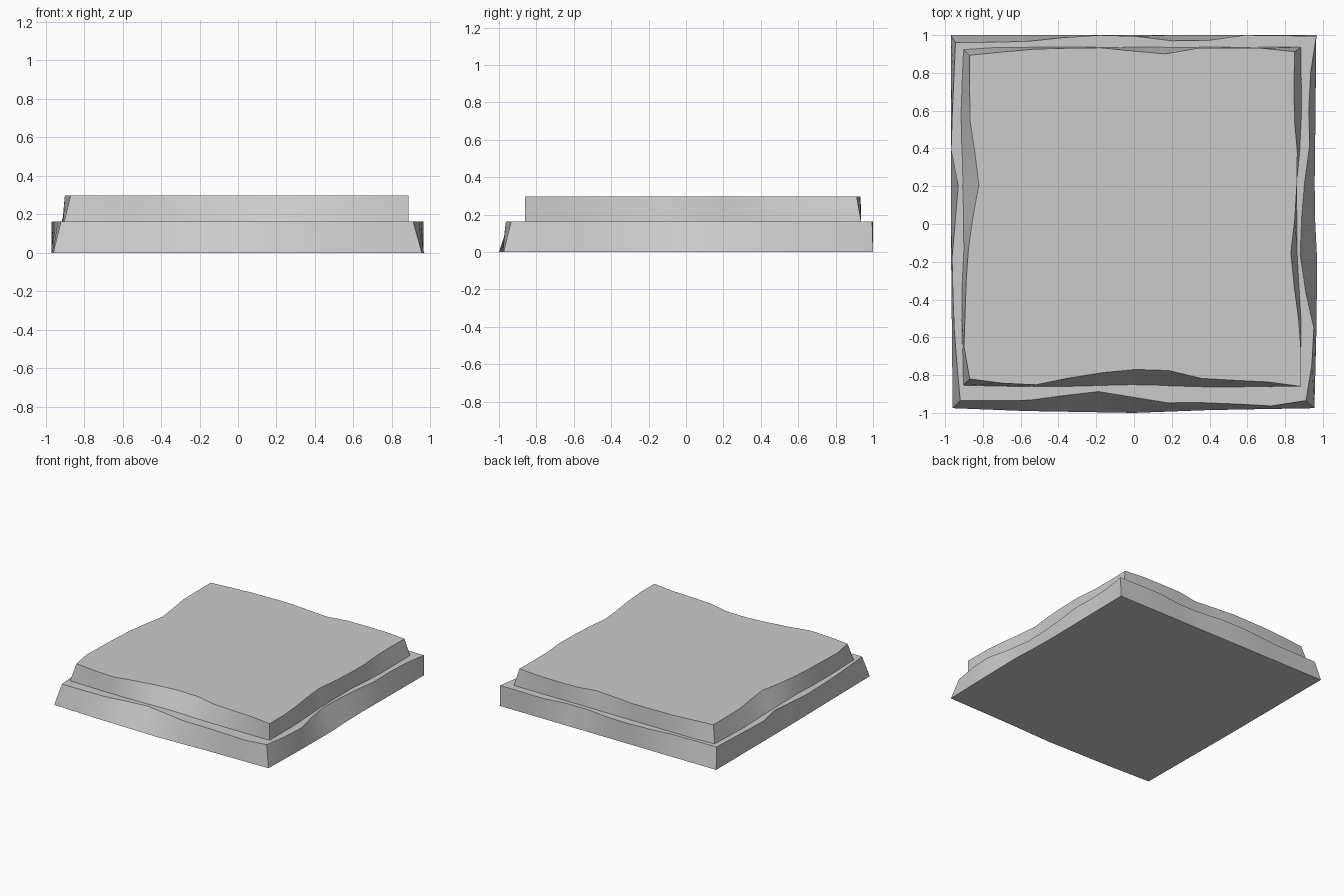
import bpy, bmesh, math

if "Cube" in bpy.data.objects:
    bpy.data.objects.remove(bpy.data.objects["Cube"])

STEPS = 10  # segments along each side


def resample(side, axis):
    """Evenly spaced points along a side given as a few (x, y) points."""
    a, b = side[0][axis], side[-1][axis]
    out = []
    for i in range(STEPS):
        v = a + (b - a) * i / STEPS
        for p, q in zip(side, side[1:]):
            t = (v - p[axis]) / (q[axis] - p[axis])
            if -1e-6 <= t <= 1 + 1e-6:
                out.append([p[k] + (q[k] - p[k]) * t for k in (0, 1)])
                break
    return out


def outline(front, right, back, left):
    """Closed counter-clockwise loop: each side runs on to the next one's start."""
    sides = [front, right, back, left]
    loop = []
    for i, s in enumerate(sides):
        loop += resample(s + [sides[(i + 1) % 4][0]], i % 2)
    return loop


def slab(name, low, high, z0, z1):
    bm = bmesh.new()
    a = [bm.verts.new((x, y, z0)) for x, y in low]
    b = [bm.verts.new((x, y, z1)) for x, y in high]
    n = len(a)
    for i in range(n):
        j = (i + 1) % n
        bm.faces.new((a[i], a[j], b[j], b[i]))
    bm.faces.new(a[::-1])
    bm.faces.new(b)
    me = bpy.data.meshes.new(name)
    bm.to_mesh(me)
    bm.free()
    ob = bpy.data.objects.new(name, me)
    bpy.context.collection.objects.link(ob)
    bpy.ops.object.select_all(action='DESELECT')
    ob.select_set(True)
    bpy.context.view_layer.objects.active = ob
    bpy.ops.object.shade_smooth_by_angle(angle=math.radians(30))


# Lower stone tier with worn edges
slab("lower_slab",
     outline([(-.96, -.975), (-.58, -.99), (0, -1), (.4, -.985)],
             [(.955, -.975), (.965, -.6), (.97, -.2), (.955, .1), (.96, .5)],
             [(.965, 1)],
             [(-.97, 1), (-.97, 0)]),
     outline([(-.92, -.935), (-.57, -.935), (-.2, -.885), (.2, -.95), (.4, -.945), (.76, -.965)],
             [(.91, -.935), (.965, -.6), (.915, -.4), (.875, -.13), (.9, .2), (.93, .4), (.925, .6), (.935, .8)],
             [(.965, .995), (.57, 1), (.38, .97), (.19, .97), (0, .995), (-.2, 1), (-.4, .985), (-.58, .965)],
             [(-.945, .96), (-.97, .4), (-.93, .2), (-.965, -.2), (-.95, -.6)]),
     0, .163)

# Upper stone tier, set back from the lower one
slab("upper_slab",
     outline([(-.905, -.855), (-.4, -.865), (0, -.855), (.4, -.865)],
             [(.885, -.86), (.885, -.5), (.865, -.15), (.86, .2), (.88, .4), (.89, .6)],
             [(.885, .937), (0, .937), (-.75, .937)],
             [(-.905, .925), (-.92, .56), (-.91, .2), (-.9, -.1), (-.915, -.4)]),
     outline([(-.87, -.82), (-.56, -.86), (-.37, -.82), (-.2, -.79), (0, -.77), (.16, -.77), (.37, -.82), (.7, -.835)],
             [(.885, -.86), (.885, -.6), (.85, -.35), (.83, -.15), (.86, .1), (.865, .4), (.845, .6)],
             [(.85, .912), (.7, .93), (.36, .935), (.16, .9), (0, .915), (-.2, .935), (-.56, .925)],
             [(-.87, .893), (-.87, .56), (-.845, .4), (-.82, .2), (-.86, 0), (-.885, -.2), (-.9, -.65)]),
     .155, .297)
